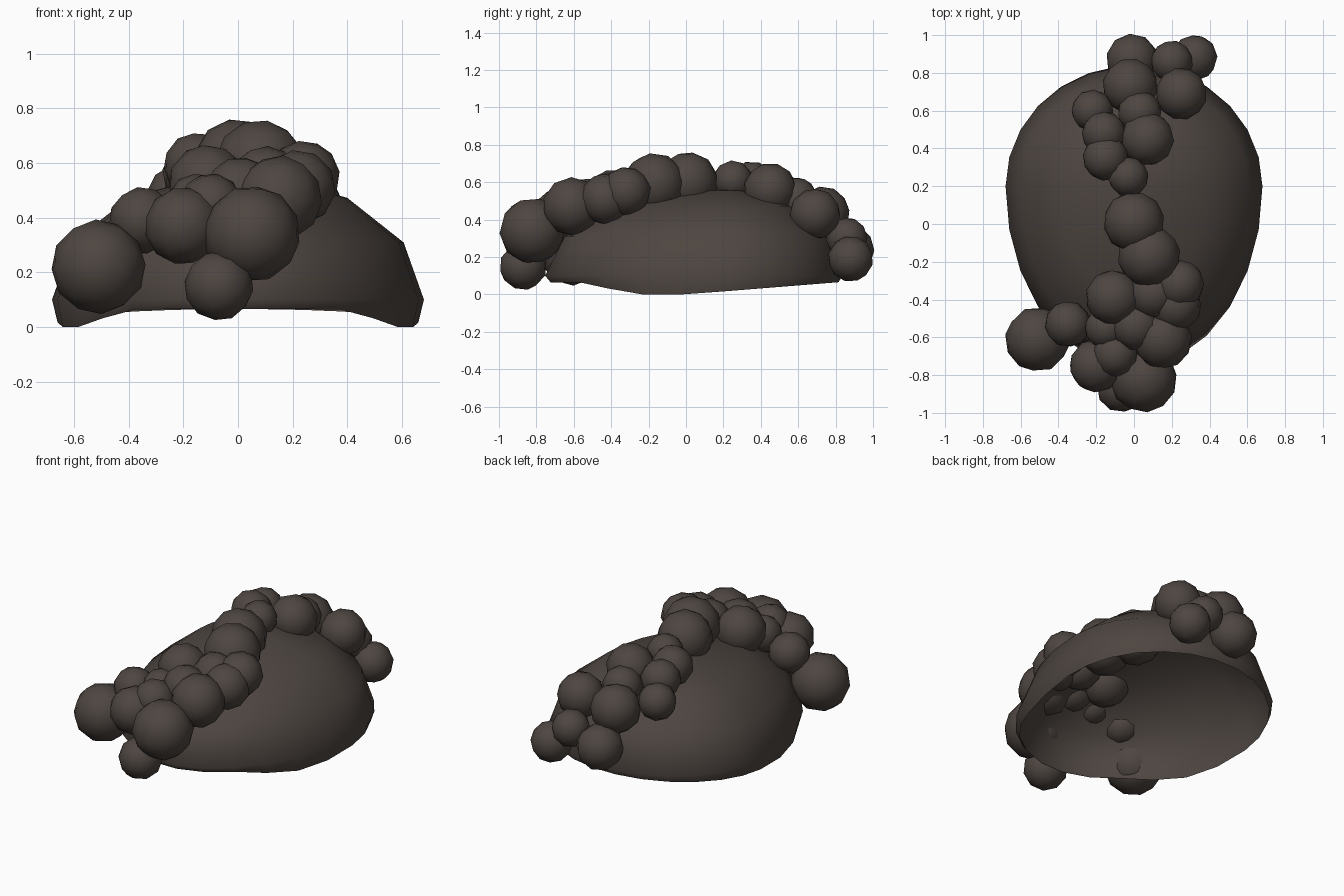
import bpy, bmesh, math, random
from mathutils import Euler

random.seed(4)
if "Cube" in bpy.data.objects:
    bpy.data.objects.remove(bpy.data.objects["Cube"], do_unlink=True)

# Single dark brown hair colour
hair = bpy.data.materials.new("dark_brown_hair")
hair.use_nodes = True
colour = (0.075, 0.06, 0.052, 1)
hair.diffuse_color = colour
shader = hair.node_tree.nodes["Principled BSDF"]
shader.inputs["Base Color"].default_value = colour
shader.inputs["Roughness"].default_value = 0.8


def finish(name, bm):
    """Turn a bmesh into a smooth, coloured object."""
    for face in bm.faces:
        face.smooth = True
    mesh = bpy.data.meshes.new(name)
    bm.to_mesh(mesh)
    bm.free()
    mesh.materials.append(hair)
    obj = bpy.data.objects.new(name, mesh)
    bpy.context.scene.collection.objects.link(obj)
    return obj


# Hair cap: open egg-shaped dome, longer towards the front
SEGMENTS, RINGS = 26, 4
RING_STEP = math.radians(27)
CENTRE_Y, HALF_WIDTH, BACK, FRONT = 0.2, 0.68, 0.64, 0.96
BELT, DOME_HEIGHT = 0.1, 0.46


def outline(angle, scale):
    length = BACK if math.sin(angle) > 0 else FRONT
    return (HALF_WIDTH * scale * math.cos(angle),
            CENTRE_Y + length * scale * math.sin(angle))


def rim_height(y):
    """The rim dips at the sides and lifts at the front and back."""
    if y > 0:
        return 0.08 * y
    return 0.065 * min(1, max(0, (-0.27 - y) / 0.3))


def build_cap():
    bm = bmesh.new()
    rings = []
    for level in range(-1, RINGS):
        ring = []
        for i in range(SEGMENTS):
            angle = math.tau * i / SEGMENTS
            if level < 0:
                x, y = outline(angle, 0.97)
                z = rim_height(y)
            else:
                rise = RING_STEP * level
                x, y = outline(angle, math.cos(rise))
                z = BELT + DOME_HEIGHT * math.sin(rise)
            ring.append(bm.verts.new((x, y, z)))
        rings.append(ring)
    for low, high in zip(rings, rings[1:]):
        for i in range(SEGMENTS):
            j = (i + 1) % SEGMENTS
            bm.faces.new((low[i], low[j], high[j], high[i]))
    crown = bm.verts.new((0, CENTRE_Y, BELT + DOME_HEIGHT))
    for i in range(SEGMENTS):
        bm.faces.new((rings[-1][i], rings[-1][(i + 1) % SEGMENTS], crown))
    finish("hair_cap", bm)


def build_curl(name, x, y, z, radius):
    """Faceted ball with a random turn."""
    bm = bmesh.new()
    bmesh.ops.create_icosphere(bm, subdivisions=2, radius=radius * 1.02)
    curl = finish(name, bm)
    curl.location = (x, y, z)
    curl.rotation_euler = Euler([random.uniform(0, math.tau) for _ in range(3)])


# Curl clusters: x, y, z, radius
clusters = {
    "fringe_curl": [
        (-.51, -.61, .22, .17), (-.35, -.53, .39, .12),
        (-.2, -.75, .37, .14), (.05, -.82, .34, .175),
        (-.07, -.87, .15, .125), (-.1, -.69, .44, .12),
        (.15, -.61, .47, .155), (-.15, -.55, .45, .11),
        (.01, -.54, .49, .13),
    ],
    "crown_curl": [
        (-.11, -.39, .52, .145), (.1, -.37, .53, .13),
        (.22, -.43, .51, .135), (.24, -.32, .55, .13),
        (.08, -.17, .59, .165), (0, .01, .6, .16),
    ],
    "back_curl": [
        (-.03, .25, .61, .105), (-.15, .35, .59, .12),
        (.07, .45, .56, .14), (-.16, .48, .56, .115),
        (-.22, .6, .48, .11), (.03, .59, .51, .115),
        (-.02, .73, .43, .145), (.25, .69, .43, .135),
        (.2, .86, .3, .11), (-.01, .87, .24, .135),
        (.32, .88, .19, .12),
    ],
}

build_cap()
for name, curls in clusters.items():
    for number, curl in enumerate(curls, 1):
        build_curl(f"{name}_{number}", *curl)
